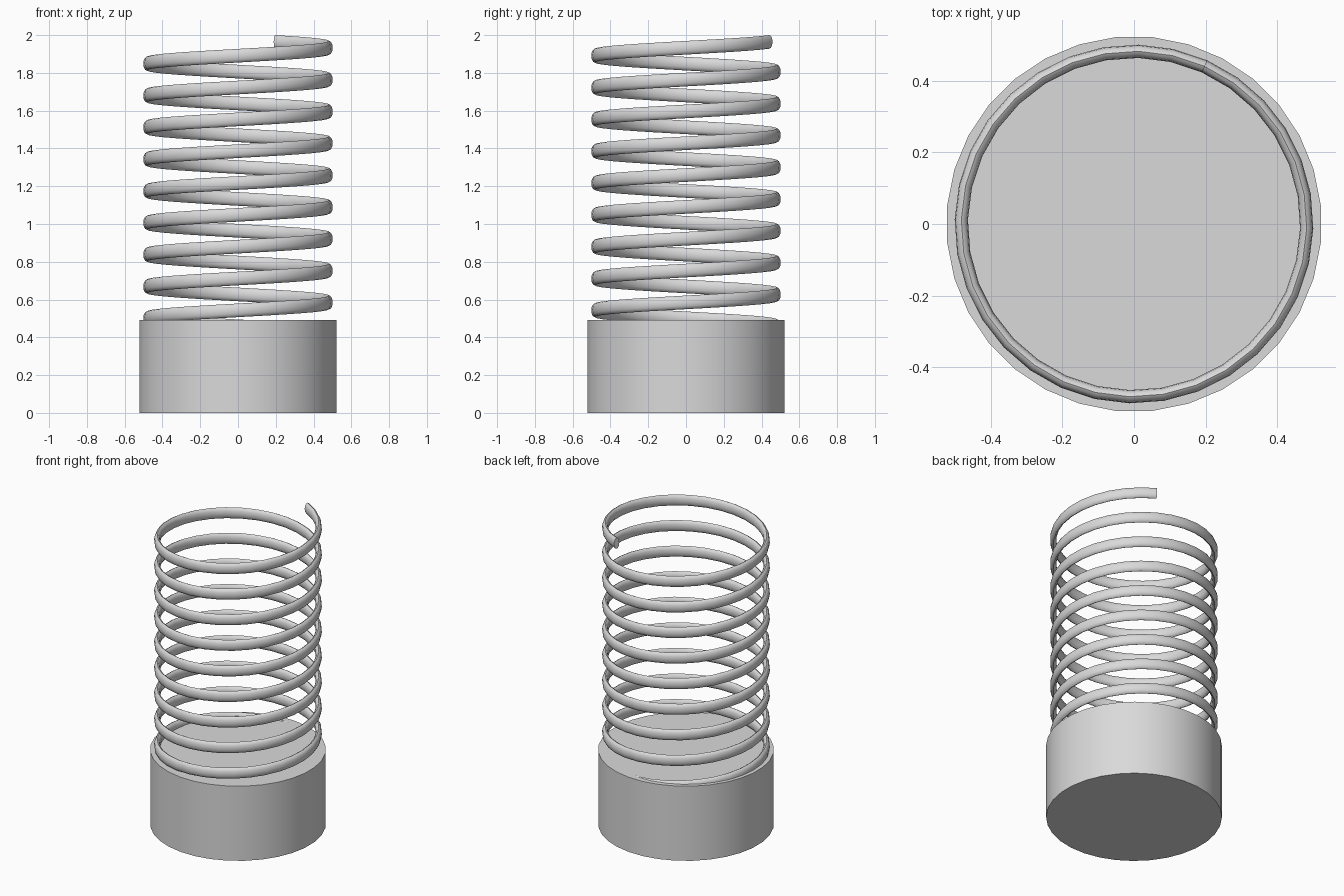
import bpy, bmesh, math

if "Cube" in bpy.data.objects:
    bpy.data.objects.remove(bpy.data.objects["Cube"])

grey = bpy.data.materials.new("plain grey")
grey.diffuse_color = (0.7, 0.7, 0.7, 1)
grey.use_nodes = True
grey.node_tree.nodes["Principled BSDF"].inputs["Base Color"].default_value = grey.diffuse_color


def finish(bm, name):
    bmesh.ops.recalc_face_normals(bm, faces=bm.faces)
    me = bpy.data.meshes.new(name)
    bm.to_mesh(me)
    bm.free()
    ob = bpy.data.objects.new(name, me)
    bpy.context.collection.objects.link(ob)
    me.materials.append(grey)
    bpy.ops.object.select_all(action='DESELECT')
    ob.select_set(True)
    bpy.context.view_layer.objects.active = ob
    bpy.ops.object.shade_smooth_by_angle(angle=math.radians(40))
    return ob


# Solid base drum with flats facing the axes
SIDES, BASE_R, BASE_H = 32, 0.525, 0.492
bm = bmesh.new()
ring = [bm.verts.new((BASE_R * math.cos(a), BASE_R * math.sin(a), 0))
        for a in (2 * math.pi * (i + 0.5) / SIDES for i in range(SIDES))]
bottom = bm.faces.new(ring)
top = bmesh.ops.extrude_face_region(bm, geom=[bottom], use_keep_orig=True)
bmesh.ops.translate(bm, vec=(0, 0, BASE_H),
                    verts=[g for g in top["geom"] if isinstance(g, bmesh.types.BMVert)])
finish(bm, "base_drum")

# Coil spring: tall oval wire swept up a counter-clockwise helix
COIL_R, WIRE_R, WIRE_Z = 0.483, 0.0185, 0.036
PITCH, END_ANGLE, END_Z = 0.1685, math.radians(66), 2.0 - 0.036
STEP, SECTION = 2 * math.pi / 32, 12
steps = round(9.1 * 32)
bm = bmesh.new()
rings = []
for i in range(steps + 1):
    a = END_ANGLE - i * STEP
    z = END_Z - PITCH * i * STEP / (2 * math.pi)
    loop = []
    for k in range(SECTION):
        t = 2 * math.pi * k / SECTION
        r = COIL_R + WIRE_R * math.cos(t)
        loop.append(bm.verts.new((r * math.cos(a), r * math.sin(a), z + WIRE_Z * math.sin(t))))
    rings.append(loop)
for low, high in zip(rings, rings[1:]):
    for k in range(SECTION):
        n = (k + 1) % SECTION
        bm.faces.new((low[k], low[n], high[n], high[k]))
bm.faces.new(rings[0])
bm.faces.new(rings[-1])
finish(bm, "coil_spring")
